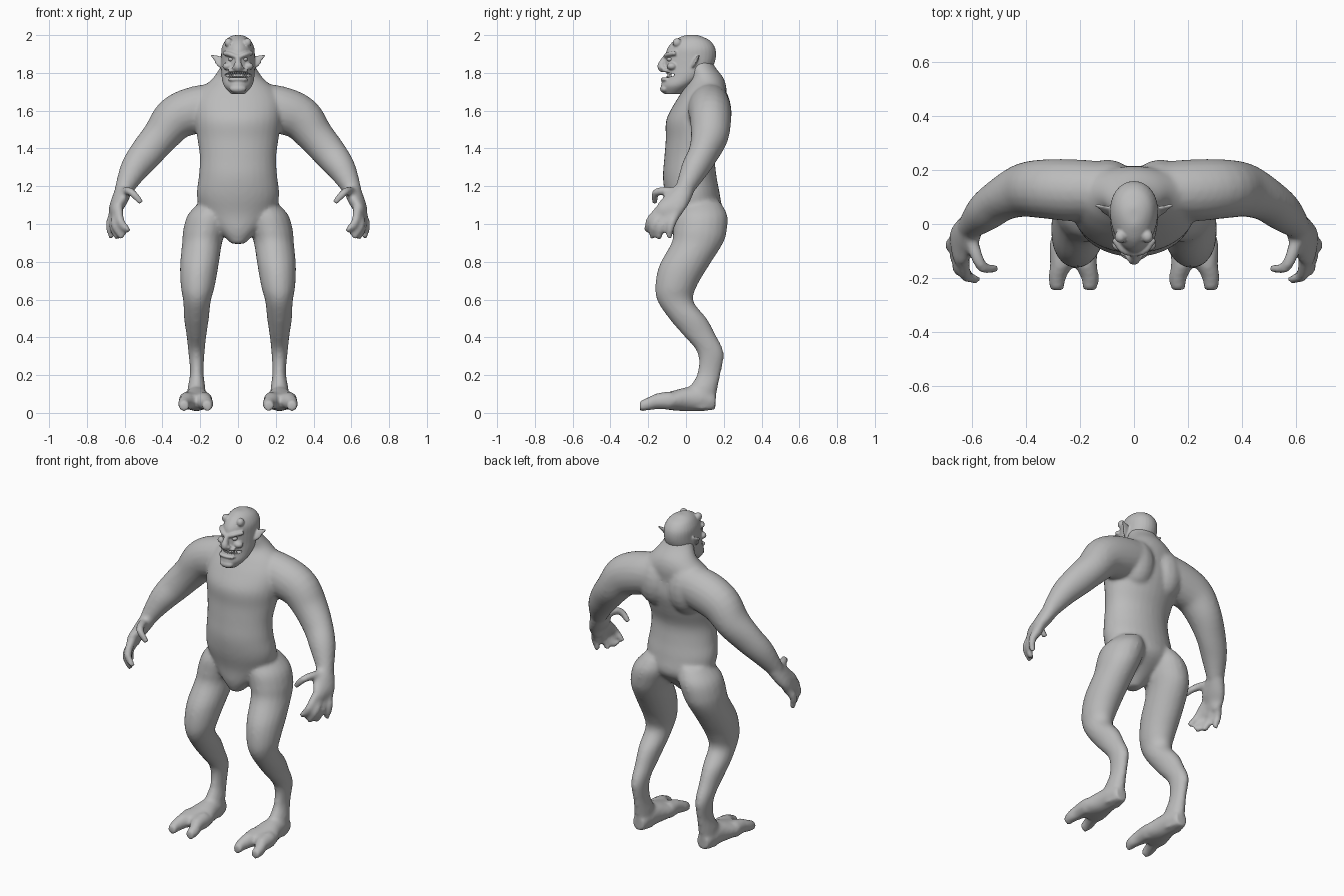
import bpy, bmesh, math
from mathutils import Vector, Matrix

skin = bpy.data.materials.new("grey skin")
skin.diffuse_color = (0.5, 0.5, 0.5, 1)


def smooth_path(pts, steps=4):
    """Catmull-Rom interpolation of section tuples."""
    out = []
    for i in range(len(pts) - 1):
        p0, p1, p2, p3 = (pts[max(i - 1, 0)], pts[i], pts[i + 1], pts[min(i + 2, len(pts) - 1)])
        for k in range(steps):
            t = k / steps
            out.append([0.5 * (2 * b + (c - a) * t + (2 * a - 5 * b + 4 * c - d) * t * t
                               + (3 * b - a - 3 * c + d) * t ** 3)
                        for a, b, c, d in zip(p0, p1, p2, p3)])
    return out + [list(pts[-1])]


def skin_rings(bm, rings):
    rows = [[bm.verts.new(p) for p in r] for r in rings]
    n = len(rows[0])
    for a, b in zip(rows, rows[1:]):
        for i in range(n):
            bm.faces.new((a[i], a[(i + 1) % n], b[(i + 1) % n], b[i]))
    bm.faces.new(rows[0][::-1])
    bm.faces.new(rows[-1])


def tube(bm, pts, ref=(1, 0, 0), tangent=None, side=1, n=20):
    """Loft of ellipses; each section is x, y, z, half size along ref, other half size."""
    sec = smooth_path(pts)
    rings = []
    for i, (x, y, z, a, b) in enumerate(sec):
        t = Vector(tangent) if tangent else (
            Vector(sec[min(i + 1, len(sec) - 1)][:3]) - Vector(sec[max(i - 1, 0)][:3]))
        t.normalize()
        u = Vector(ref)
        u = (u - t * u.dot(t)).normalized()
        v = t.cross(u)
        ring = [Vector((x, y, z)) + u * a * math.cos(q * math.tau / n)
                + v * b * math.sin(q * math.tau / n) for q in range(n)]
        rings.append([(p.x * side, p.y, p.z) for p in ring])
    skin_rings(bm, rings)


def ball(bm, loc, size):
    bmesh.ops.create_uvsphere(bm, u_segments=16, v_segments=10, radius=1,
                              matrix=Matrix.Translation(loc) @ Matrix.Diagonal((*size, 1)))


def finish(bm, name, voxel=None, iterations=0):
    bmesh.ops.recalc_face_normals(bm, faces=bm.faces)
    me = bpy.data.meshes.new(name)
    bm.to_mesh(me)
    bm.free()
    me.materials.append(skin)
    me.shade_smooth()
    ob = bpy.data.objects.new(name, me)
    bpy.context.collection.objects.link(ob)
    if voxel:
        r = ob.modifiers.new("merge", 'REMESH')
        r.mode, r.voxel_size, r.use_smooth_shade = 'VOXEL', voxel, True
        s = ob.modifiers.new("soften", 'SMOOTH')
        s.factor, s.iterations = 0.5, iterations
    return ob


# --- Body: torso, arms, hands, legs and feet merged into one skin
bm = bmesh.new()
tube(bm, [(0, -.01, .895, .035, .04), (0, .01, .96, .10, .085), (0, .05, 1.05, .19, .135),
          (0, .035, 1.15, .218, .145), (0, .02, 1.25, .208, .142), (0, .02, 1.35, .202, .135),
          (0, .04, 1.45, .215, .147), (0, .055, 1.55, .23, .16), (0, .075, 1.64, .23, .135),
          (0, .10, 1.71, .20, .115), (0, .11, 1.77, .135, .09), (0, .08, 1.83, .095, .075),
          (0, .06, 1.88, .07, .07)], tangent=(0, 0, 1), n=32)

fingers = [
    [(.635, -.11, 1.10), (.63, -.155, 1.06), (.62, -.195, 1.01), (.575, -.205, .96)],
    [(.64, -.09, 1.09), (.645, -.135, 1.04), (.65, -.17, .99), (.61, -.18, .925)],
    [(.65, -.07, 1.09), (.655, -.10, 1.03), (.66, -.13, .98), (.635, -.145, .92)],
    [(.65, -.04, 1.10), (.665, -.06, 1.04), (.68, -.08, .99), (.668, -.09, .925)],
    [(.61, -.02, 1.16), (.59, -.10, 1.175), (.56, -.16, 1.165), (.51, -.165, 1.11)],
]
for s in (1, -1):
    # arm
    tube(bm, [(.08, .125, 1.63, .105, .12), (.22, .125, 1.605, .115, .125),
              (.33, .13, 1.56, .11, .118), (.41, .125, 1.465, .10, .098),
              (.49, .09, 1.37, .08, .088), (.55, .045, 1.29, .072, .075),
              (.602, -.005, 1.19, .05, .05), (.615, -.02, 1.16, .045, .04)],
         ref=(0, 1, 0), side=s)
    # palm and fingers
    tube(bm, [(.60, 0, 1.19, .05, .045), (.625, -.045, 1.13, .068, .042),
              (.645, -.085, 1.08, .072, .034), (.65, -.105, 1.04, .06, .024)],
         ref=(0, 1, .35), side=s)
    for f in fingers:
        tube(bm, [(*p, r, r) for p, r in zip(f, (.027, .025, .022, .016))],
             ref=(0, 1, .35), side=s, n=10)
    # shoulder blade
    ball(bm, (.10 * s, .14, 1.60), (.11, .10, .15))
    # leg
    tube(bm, [(.12, .08, 1.12, .08, .10), (.15, .08, 1.05, .115, .138),
              (.175, .075, .97, .115, .142), (.19, .06, .90, .106, .137),
              (.205, -.01, .78, .102, .132), (.213, -.053, .67, .09, .11),
              (.217, -.055, .59, .073, .095), (.22, .01, .50, .066, .10),
              (.22, .065, .42, .054, .088), (.22, .13, .32, .043, .07),
              (.218, .122, .21, .036, .062), (.22, .09, .12, .048, .075),
              (.22, .085, .02, .045, .07)], tangent=(0, 0, 1), side=s)
    # foot and two toes
    tube(bm, [(.22, .155, .06, .04, .045), (.22, .09, .075, .055, .065),
              (.22, .01, .073, .068, .064), (.223, -.07, .065, .09, .052),
              (.225, -.145, .06, .088, .035)], tangent=(0, 1, 0), side=s)
    for x0, x1 in ((.178, .163), (.27, .285)):
        tube(bm, [(x0, -.08, .065, .045, .05), (x0, -.15, .062, .042, .044),
                  (x1, -.20, .048, .034, .036), (x1, -.245, .036, .026, .028)],
             tangent=(0, 1, 0), side=s, n=12)
finish(bm, "body", .011, 7)

# --- Head: egg-shaped skull and jaw
bm = bmesh.new()
profile = [(1.688, -.115, -.03, .035), (1.73, -.132, .03, .073), (1.78, -.118, .10, .086),
           (1.83, -.112, .14, .088), (1.88, -.11, .158, .088), (1.93, -.098, .155, .086),
           (1.97, -.065, .128, .068), (1.992, -.025, .085, .042), (2.0, .0, .06, .015)]
rings = []
for z, f, b, w in smooth_path(profile):
    ring = []
    for k in range(32):
        c, d = math.cos(k * math.tau / 32), math.sin(k * math.tau / 32)
        ring.append((w * c * (1 + .15 * d), (f + b) / 2 + (b - f) / 2 * d, z))
    rings.append(ring)
skin_rings(bm, rings)
# nose, lips and chin
tube(bm, [(0, -.10, 1.89, .014, .016), (0, -.118, 1.86, .016, .02), (0, -.13, 1.832, .024, .022),
          (0, -.11, 1.815, .02, .02)], n=12)
ball(bm, (0, -.105, 1.812), (.055, .022, .014))
ball(bm, (0, -.11, 1.765), (.055, .024, .013))
ball(bm, (0, -.112, 1.715), (.045, .026, .022))
for s in (1, -1):
    # brow ridge, cheek, nostril, horn bump, pointed ear
    tube(bm, [(.008, -.108, 1.885, .012, .011), (.04, -.096, 1.898, .014, .013),
              (.075, -.055, 1.905, .012, .012)], ref=(0, 1, 0), side=s, n=10)
    ball(bm, (.055 * s, -.075, 1.835), (.028, .026, .02))
    ball(bm, (.02 * s, -.122, 1.826), (.012, .014, .01))
    ball(bm, (.05 * s, -.047, 1.96), (.022, .024, .024))
    tube(bm, [(.075, .04, 1.85, .032, .014), (.095, .05, 1.862, .03, .010),
              (.115, .06, 1.878, .018, .008), (.143, .07, 1.893, .005, .005)],
         ref=(0, .5, 1), side=s, n=12)
head = finish(bm, "head", .0055, 3)

# mouth slot
bm = bmesh.new()
tube(bm, [(-.068, -.10, 1.789, .045, .008), (-.045, -.11, 1.789, .05, .014),
          (0, -.112, 1.79, .05, .015), (.045, -.11, 1.789, .05, .014),
          (.068, -.10, 1.789, .045, .008)], ref=(0, 1, 0), tangent=(1, 0, 0))
cutter = finish(bm, "mouth_cutter")
cutter.hide_render = True
cutter.hide_set(True)
cut = head.modifiers.new("mouth", 'BOOLEAN')
cut.operation, cut.object, cut.solver = 'DIFFERENCE', cutter, 'EXACT'

# --- Teeth: two rows of small pegs along the jaw curve
bm = bmesh.new()
for i in range(-4, 5):
    x = i * .0115
    y = -.098 + 9 * x * x
    for z, h in ((1.799, .008), (1.78, .006)):
        ball(bm, (x, y, z), (.005, .006, h + (.004 if abs(i) == 3 else 0)))
finish(bm, "teeth")

# --- Eyes
bm = bmesh.new()
for s in (1, -1):
    ball(bm, (.036 * s, -.085, 1.872), (.017, .017, .012))
finish(bm, "eyes")
